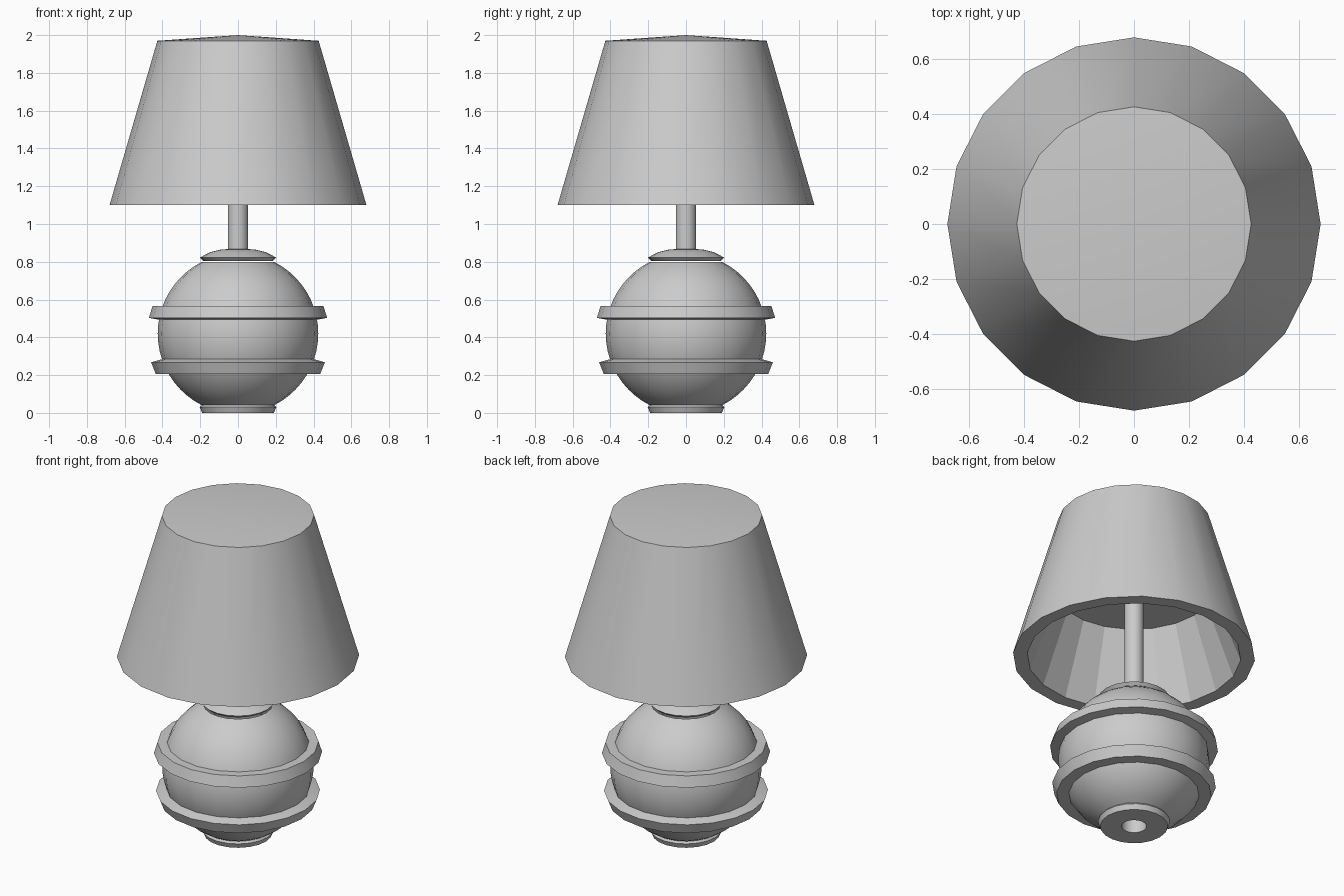
import bpy, math

if "Cube" in bpy.data.objects:
    bpy.data.objects.remove(bpy.data.objects["Cube"])


def lathe(name, profile, sides=20, smooth=True):
    """Spin an (r, z) profile around the z axis; r = 0 makes a pole point."""
    verts, faces, rings = [], [], []
    for r, z in profile:
        n = 1 if r == 0 else sides
        rings.append(list(range(len(verts), len(verts) + n)))
        for i in range(n):
            a = 2 * math.pi * i / sides
            verts.append((r * math.cos(a), r * math.sin(a), z))
    for low, high in zip(rings, rings[1:]):
        for i in range(sides):
            j = (i + 1) % sides
            quad = [low[i % len(low)], low[j % len(low)],
                    high[j % len(high)], high[i % len(high)]]
            faces.append(list(dict.fromkeys(quad)))
    mesh = bpy.data.meshes.new(name)
    mesh.from_pydata(verts, [], faces)
    obj = bpy.data.objects.new(name, mesh)
    bpy.context.collection.objects.link(obj)
    if smooth:
        bpy.ops.object.select_all(action='DESELECT')
        obj.select_set(True)
        bpy.context.view_layer.objects.active = obj
        bpy.ops.object.shade_smooth_by_angle(angle=math.radians(30))
    return obj


# Globe body: a sphere cut off where the foot and cap sit
R, CZ = 0.425, 0.42
body = []
for k in range(21):
    a = math.radians(-63 + 126 * k / 20)
    body.append((R * math.cos(a), CZ + R * math.sin(a)))
lathe("globe_body", body)

# Foot with a round cable hole
lathe("foot", [(0, 0.10), (0.07, 0.10), (0.07, 0.0), (0.19, 0.0),
               (0.203, 0.03), (0.19, 0.045)])

# Two flared bands, opposite ways up
lathe("lower_band", [(0.36, 0.205), (0.435, 0.205), (0.46, 0.268), (0.40, 0.285)])
lathe("upper_band", [(0.40, 0.49), (0.472, 0.503), (0.452, 0.567), (0.39, 0.567)])

# Domed cap and stem
lathe("cap", [(0.185, 0.805), (0.203, 0.822), (0.15, 0.85), (0.09, 0.865), (0, 0.87)])
lathe("stem", [(0.054, 0.86), (0.054, 1.53)])

# Lampshade: smooth outside with shallow peaked top, faceted lining
lathe("shade", [(0.60, 1.10), (0.68, 1.10), (0.427, 1.97), (0, 2.0)])
lathe("shade_lining", [(0, 1.53), (0.44, 1.53), (0.60, 1.10)], smooth=False)
